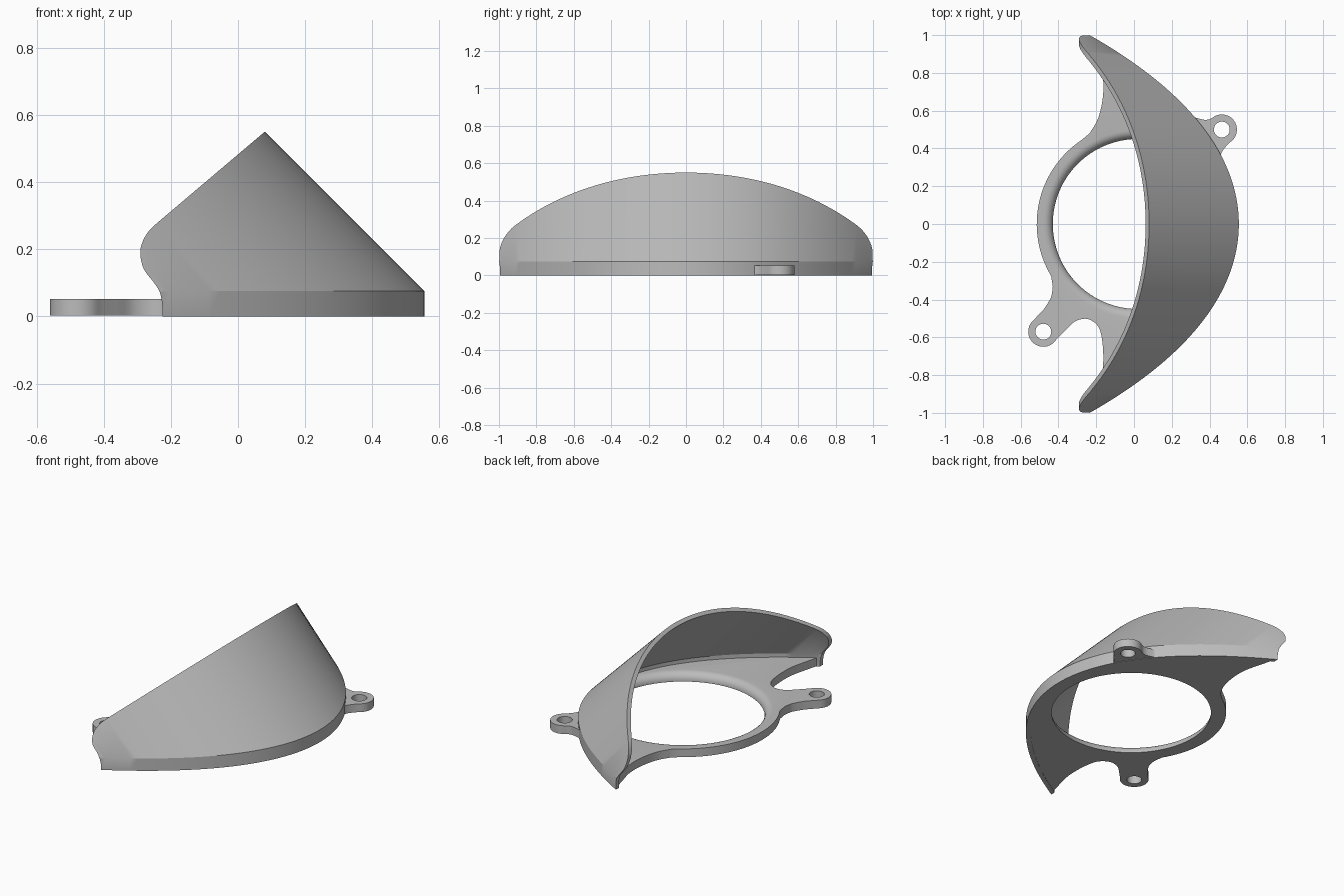
import bpy, bmesh, math

if "Cube" in bpy.data.objects:
    bpy.data.objects.remove(bpy.data.objects["Cube"])

GREY = bpy.data.materials.new("plain_grey")
GREY.diffuse_color = (0.5, 0.5, 0.5, 1)
GREY.use_nodes = True
GREY.node_tree.nodes["Principled BSDF"].inputs["Base Color"].default_value = GREY.diffuse_color


def make_object(name, verts, faces):
    mesh = bpy.data.meshes.new(name)
    mesh.from_pydata(verts, [], faces)
    bm = bmesh.new()
    bm.from_mesh(mesh)
    bmesh.ops.recalc_face_normals(bm, faces=bm.faces)
    bm.to_mesh(mesh)
    bm.free()
    mesh.materials.append(GREY)
    ob = bpy.data.objects.new(name, mesh)
    bpy.context.collection.objects.link(ob)
    return ob


def tube(name, loops):
    """Closed solid skinned through equal-length loops, capped at both ends."""
    n = len(loops[0])
    verts = [v for loop in loops for v in loop]
    faces = [(r * n + i, r * n + (i + 1) % n, (r + 1) * n + (i + 1) % n, (r + 1) * n + i)
             for r in range(len(loops) - 1) for i in range(n)]
    faces += [tuple(range(n)), tuple(range(len(verts) - n, len(verts)))]
    return make_object(name, verts, faces)


def boolean(ob, cutter, operation):
    cutter.hide_render = True
    mod = ob.modifiers.new("cut", 'BOOLEAN')
    mod.operation, mod.object, mod.solver = operation, cutter, 'EXACT'
    bpy.context.view_layer.objects.active = ob
    bpy.ops.object.modifier_apply(modifier=mod.name)
    bpy.data.objects.remove(cutter)


def smooth(ob, angle):
    bpy.ops.object.select_all(action='DESELECT')
    ob.select_set(True)
    bpy.context.view_layer.objects.active = ob
    bpy.ops.object.shade_smooth_by_angle(angle=math.radians(angle))


def arc(cx, cy, r, a0, a1, n):
    angles = [math.radians(a0 + (a1 - a0) * i / n) for i in range(n + 1)]
    return [(cx + r * math.cos(a), cy + r * math.sin(a)) for a in angles]


def spline(pts, n=6):
    """Smooth curve through the points."""
    p = [pts[0]] + pts + [pts[-1]]
    out = []
    for a, b, c, d in zip(p, p[1:], p[2:], p[3:]):
        for i in range(n):
            t = i / n
            out.append(tuple(0.5 * (2 * b[k] + (c[k] - a[k]) * t
                       + (2 * a[k] - 5 * b[k] + 4 * c[k] - d[k]) * t * t
                       + (3 * b[k] - a[k] - 3 * c[k] + d[k]) * t ** 3) for k in (0, 1)))
    return out + [pts[-1]]


def rim(y):
    """Front outline of the base."""
    return 0.555 - 0.70 * y * y - 0.09 * y ** 4


# Hood: sloping curved shell over a short upright wall
WALL, TOP, THICK = 0.075, 0.62, 0.024
sections = []
for i in range(97):
    y = -1.15 + 2.3 * i / 96
    slope = 1 - 0.2 * y * y
    dx = THICK * math.sqrt(1 + (1.4 * y + 0.36 * y ** 3) ** 2 + slope ** 2)
    x0, x1 = rim(y), rim(y) - slope * (TOP - WALL)
    sections.append([(x0, y, 0), (x0, y, WALL), (x1, y, TOP),
                     (x1 - dx, y, TOP), (x0 - dx, y, WALL), (x0 - dx, y, 0)])
hood = tube("hood", sections)

# Side profile trims the hood to its slanted mouth and rounded tips
tip = spline([(-0.235, 0.283), (-0.265, 0.255), (-0.285, 0.22), (-0.291, 0.185),
              (-0.28, 0.14), (-0.25, 0.10), (-0.232, 0.07), (-0.225, 0.03)], 4)
profile = [(0.7, 0.66), (0.21, 0.66), (0.08, 0.55)] + tip + [(-0.225, -0.1), (0.7, -0.1)]
boolean(hood, tube("hood_trim", [[(x, y, z) for x, z in profile] for y in (-1.3, 1.3)]),
        'INTERSECT')
smooth(hood, 25)


# Base plate: ring, two mounting lugs and the floor under the hood
def rim_run(y0, y1, n):
    ys = [y0 + (y1 - y0) * i / n for i in range(n + 1)]
    return [(rim(y) - 0.015 - 0.015 * abs(y), y) for y in ys]


outline = rim_run(0.97, 0.58, 14)
outline += spline([(0.33, 0.562), (0.37, 0.552), (0.395, 0.553)], 4)
outline += arc(0.465, 0.5, 0.08, 130, -60, 24)
outline += spline([(0.482, 0.405), (0.465, 0.38), (0.455, 0.35)], 4)
outline += rim_run(0.33, -0.97, 48)
outline += spline([(-0.19, -0.88), (-0.167, -0.78), (-0.163, -0.68), (-0.175, -0.58),
                   (-0.2, -0.53), (-0.25, -0.502), (-0.31, -0.515), (-0.36, -0.56),
                   (-0.405, -0.605)])
outline += arc(-0.48, -0.57, 0.08, -35, -225, 24)
outline += spline([(-0.48, -0.455), (-0.44, -0.39), (-0.43, -0.33)], 5)
outline += arc(0.02, 0, 0.535, 211, 124, 32)
outline += spline([(-0.235, 0.48), (-0.19, 0.56), (-0.165, 0.67), (-0.165, 0.78),
                   (-0.19, 0.88)])
plate = tube("base_plate", [[(x, y, z) for x, y in outline] for z in (0.002, 0.052)])

# Central opening with a rounded upper edge
steps = [math.radians(15 * i) for i in range(7)]
bore = [(0.45, -0.1)] + [(0.498 - 0.048 * math.cos(a), 0.006 + 0.046 * math.sin(a))
                         for a in steps] + [(0.498, 0.1)]
boolean(plate, tube("opening_cutter",
                    [[(x, y, z) for x, y in arc(0.02, 0, r, 0, 356.25, 95)] for r, z in bore]),
        'DIFFERENCE')

# Screw holes through the lugs
for cx, cy in ((0.465, 0.5), (-0.48, -0.57)):
    boolean(plate, tube("screw_cutter", [[(x, y, z) for x, y in arc(cx, cy, 0.042, 0, 348.75, 31)]
                                         for z in (-0.1, 0.2)]), 'DIFFERENCE')
smooth(plate, 30)
